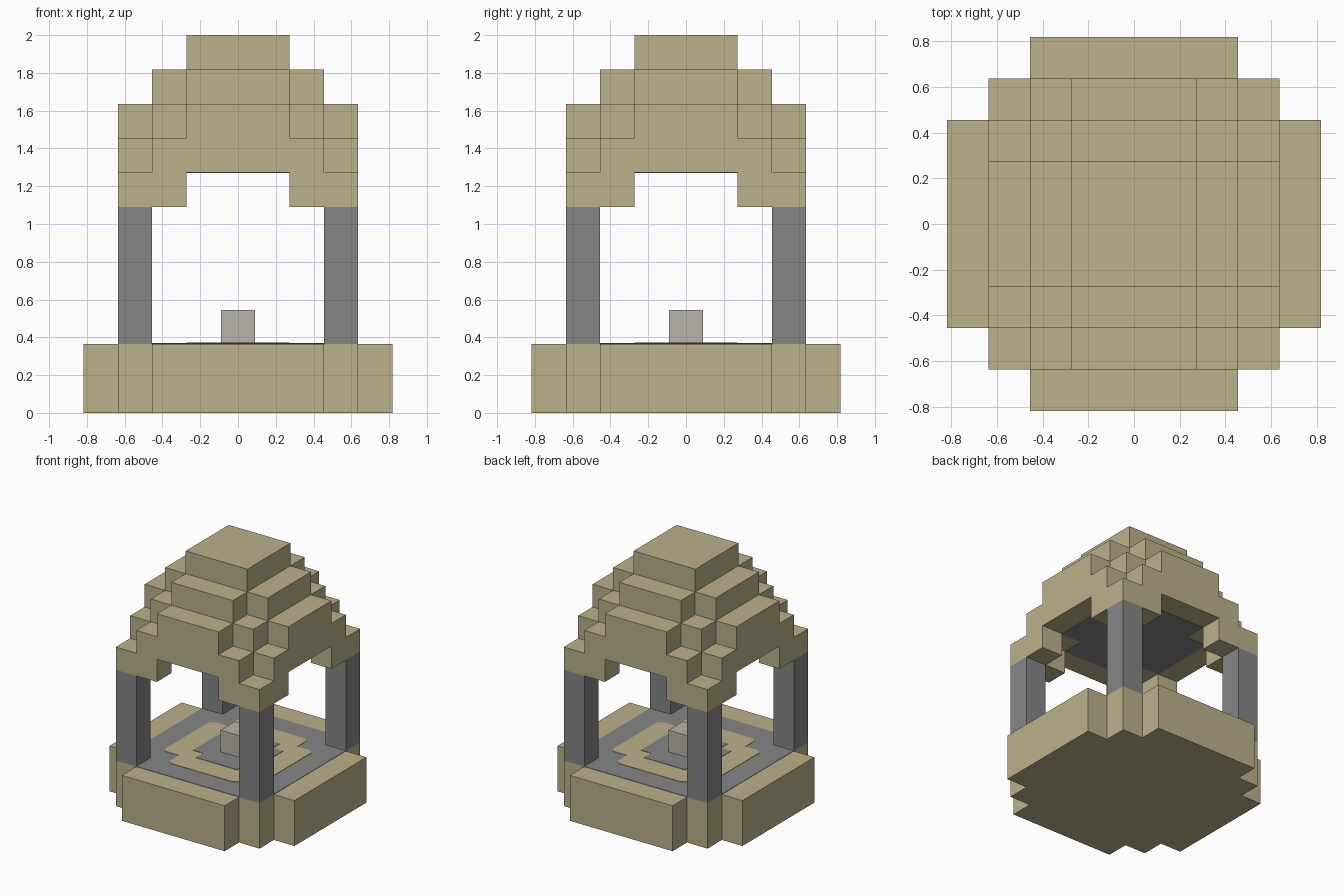
import bpy
import bmesh
from math import radians
from mathutils import Matrix

if "Cube" in bpy.data.objects:
    bpy.data.objects.remove(bpy.data.objects["Cube"])

U = 2 / 11  # size of one block


def material(name, colour):
    mat = bpy.data.materials.new(name)
    mat.use_nodes = True
    mat.diffuse_color = (*colour, 1)
    mat.node_tree.nodes["Principled BSDF"].inputs["Base Color"].default_value = (*colour, 1)
    return mat


sandstone = material("sandstone", (0.50, 0.44, 0.26))
grey_stone = material("grey_stone", (0.24, 0.24, 0.24))
pale_stone = material("pale_stone", (0.48, 0.46, 0.39))


def prism(name, outline, low, high, mat):
    """Extrude an outline, all measured in blocks."""
    bm = bmesh.new()
    base = bm.faces.new([bm.verts.new((x * U, y * U, low * U)) for x, y in outline])
    up = bmesh.ops.extrude_face_region(bm, geom=[base])["geom"]
    verts = [v for v in up if isinstance(v, bmesh.types.BMVert)]
    bmesh.ops.translate(bm, verts=verts, vec=(0, 0, (high - low) * U))
    bmesh.ops.recalc_face_normals(bm, faces=bm.faces)
    mesh = bpy.data.meshes.new(name)
    bm.to_mesh(mesh)
    bm.free()
    mesh.materials.append(mat)
    obj = bpy.data.objects.new(name, mesh)
    bpy.context.collection.objects.link(obj)
    return obj


def four_way(corner):
    """Repeat one corner of a stepped outline around the centre."""
    points = []
    for _ in range(4):
        points += corner
        corner = [(-y, x) for x, y in corner]
    return points


def tier(name, corner, low, high, mat=sandstone):
    return prism(name, four_way(corner), low, high, mat)


# Base with a paved floor and a ring inlay
tier("base", [(4.5, 2.5), (3.5, 2.5), (3.5, 3.5), (2.5, 3.5), (2.5, 4.5)], 0, 2)
tier("floor_paving", [(3.5, 3.5)], 2, 2.015, grey_stone)
tier("floor_ring", [(2.5, 1.5), (2.35, 1.7), (1.7, 1.7), (1.7, 2.35), (1.5, 2.5)], 2.015, 2.03)
tier("floor_centre", [(1.5, 1), (1, 1), (1, 1.5)], 2.03, 2.045, grey_stone)
tier("pedestal", [(0.5, 0.5)], 2, 3, pale_stone)

# Columns and the roof brackets above them
column = [(2.5, 2.5), (3.5, 2.5), (3.5, 3.5), (2.5, 3.5)]
bracket = [(2.5, 1.5), (3.5, 1.5), (3.5, 3.5), (1.5, 3.5), (1.5, 2.5), (2.5, 2.5)]
sides = ["back_left", "back_right", "front_right", "front_left"]
for i, side in enumerate(sides):
    turn = Matrix.Rotation(radians(90 * i), 4, "Z")
    prism(side + "_column", column, 2, 6, grey_stone).data.transform(turn)
    prism(side + "_bracket", bracket, 6, 7, sandstone).data.transform(turn)

# Stepped roof
tier("roof_eaves", [(3.5, 2.5), (2.5, 2.5), (2.5, 3.5)], 7, 8)
tier("roof_lower", [(3.5, 1.5), (2.5, 1.5), (2.5, 2.5), (1.5, 2.5), (1.5, 3.5)], 8, 9)
tier("roof_upper", [(2.5, 1.5), (1.5, 1.5), (1.5, 2.5)], 9, 10)
tier("roof_cap", [(1.5, 1.5)], 10, 11)
tier("ceiling", [(2.5, 1.5), (1.5, 1.5), (1.5, 2.5)], 6.98, 7, grey_stone)
